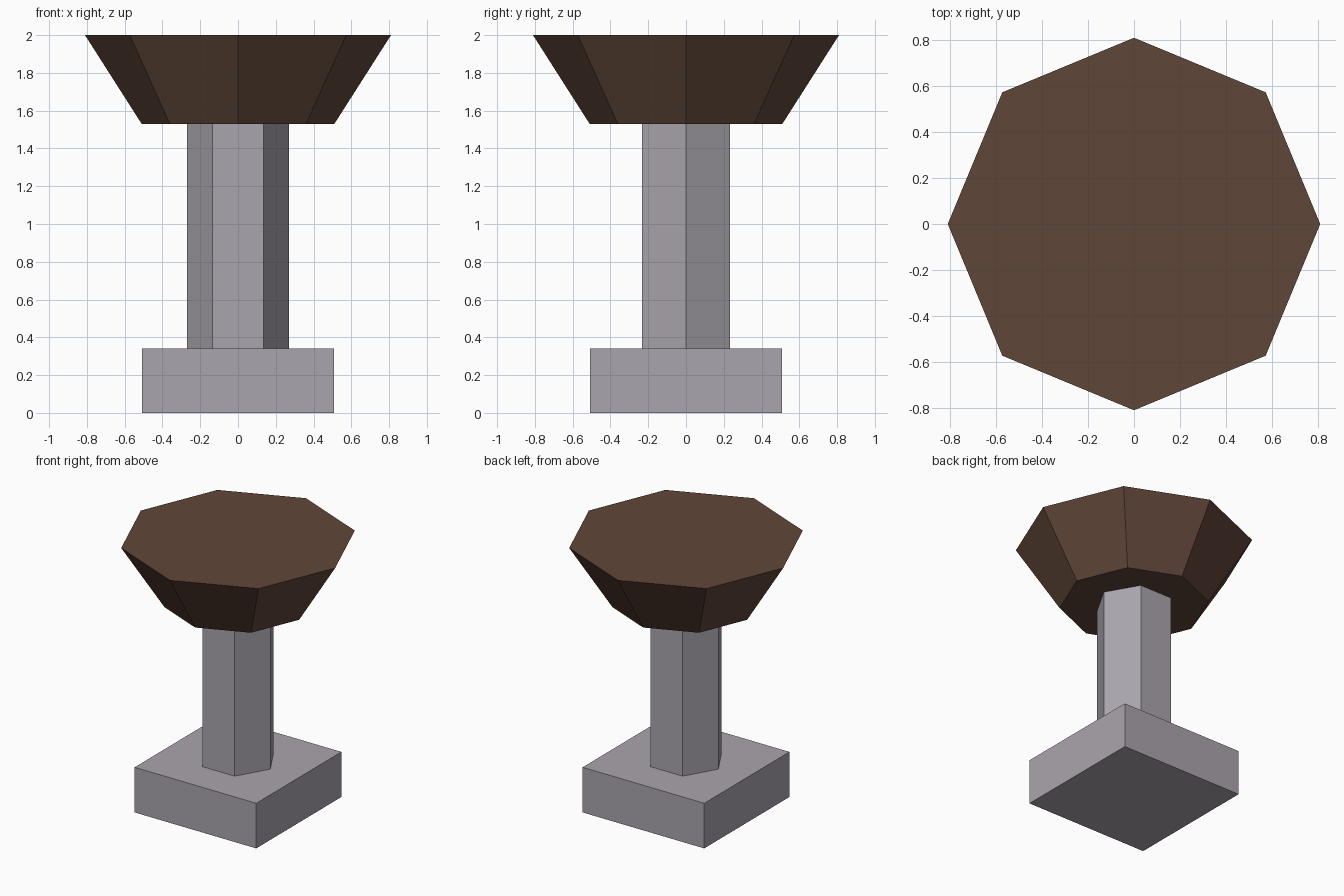
import bpy, bmesh, math

if "Cube" in bpy.data.objects:
    bpy.data.objects.remove(bpy.data.objects["Cube"])


def material(name, rgb):
    m = bpy.data.materials.new(name)
    m.diffuse_color = (*rgb, 1.0)
    m.use_nodes = True
    m.node_tree.nodes["Principled BSDF"].inputs["Base Color"].default_value = m.diffuse_color
    return m


def frustum(name, sides, r_low, r_high, z_low, z_high, mat, turn=0.0):
    """Closed flat-shaded tapered prism; first corner lies at angle `turn`."""
    bm = bmesh.new()
    rings = []
    for r, z in ((r_low, z_low), (r_high, z_high)):
        ring = []
        for i in range(sides):
            a = turn + 2 * math.pi * i / sides
            ring.append(bm.verts.new((r * math.cos(a), r * math.sin(a), z)))
        rings.append(ring)
    low, high = rings
    bm.faces.new(low[::-1])
    bm.faces.new(high)
    for i in range(sides):
        j = (i + 1) % sides
        bm.faces.new((low[i], low[j], high[j], high[i]))
    mesh = bpy.data.meshes.new(name)
    bm.to_mesh(mesh)
    bm.free()
    mesh.materials.append(mat)
    obj = bpy.data.objects.new(name, mesh)
    bpy.context.collection.objects.link(obj)
    return obj


stone = material("grey stone", (0.402, 0.376, 0.418))
wood = material("dark brown", (0.117, 0.061, 0.040))

# Square foot block
half = 0.507
frustum("base_block", 4, half * math.sqrt(2), half * math.sqrt(2), 0.0, 0.34, stone, math.pi / 4)
# Hexagonal column
frustum("column", 6, 0.269, 0.269, 0.34, 1.53, stone)
# Flared octagonal top
frustum("flared_top", 8, 0.51, 0.81, 1.53, 2.0, wood)
